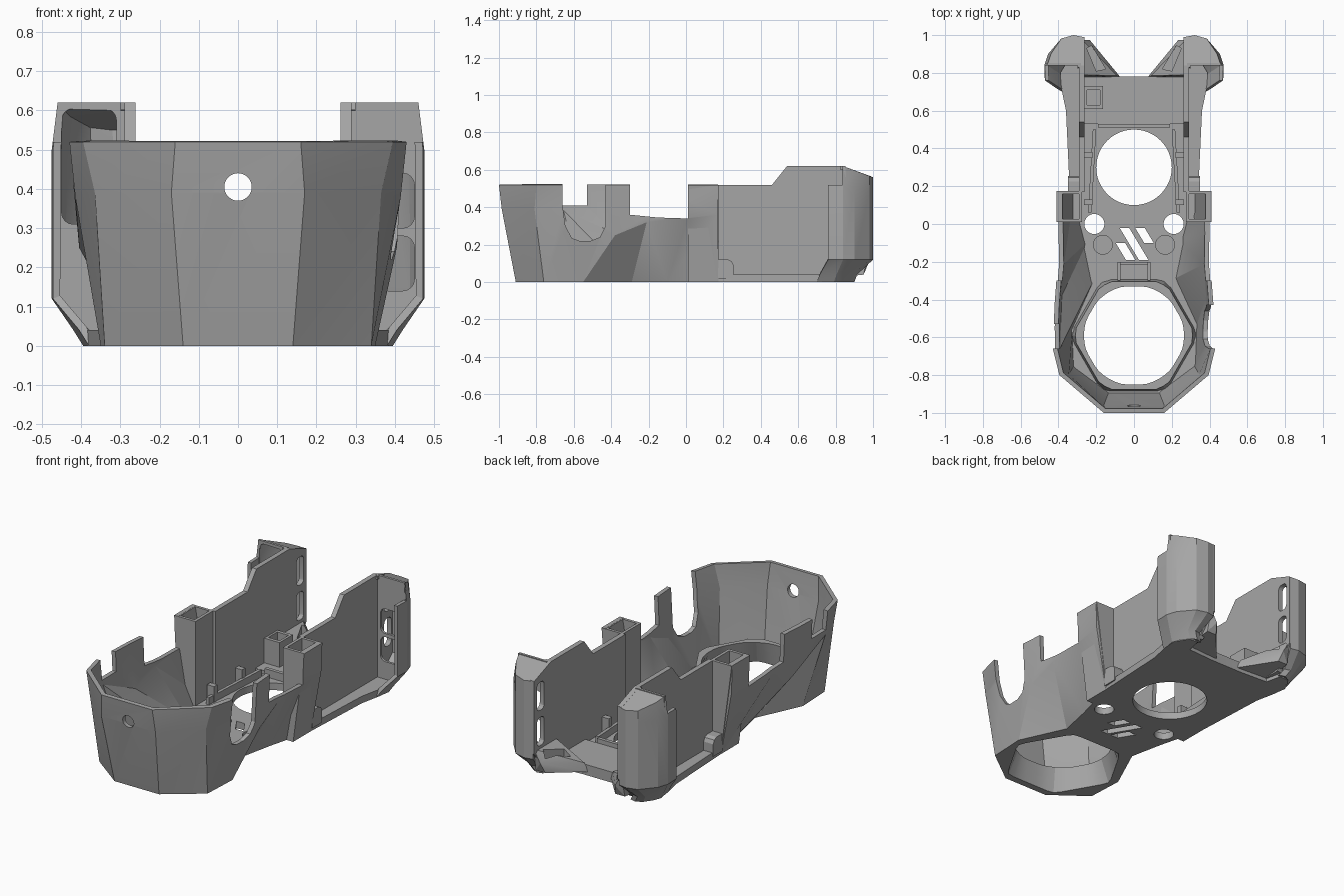
import bpy, bmesh, math

old = bpy.data.objects.get("Cube")
if old:
    bpy.data.objects.remove(old)

grey = bpy.data.materials.new("mid grey")
grey.use_nodes = True
COLOR = (0.38, 0.38, 0.38, 1)
grey.diffuse_color = COLOR
grey.node_tree.nodes["Principled BSDF"].inputs["Base Color"].default_value = COLOR


def make(name, verts, faces=None, fix=True):
    """Mesh object from faces, or the convex hull when no faces are given."""
    bm = bmesh.new()
    vs = [bm.verts.new(v) for v in verts]
    if faces is None:
        bmesh.ops.convex_hull(bm, input=vs)
    else:
        for f in faces:
            bm.faces.new([vs[i] for i in f])
    if fix:
        bmesh.ops.recalc_face_normals(bm, faces=bm.faces)
    me = bpy.data.meshes.new(name)
    bm.to_mesh(me)
    bm.free()
    me.materials.append(grey)
    ob = bpy.data.objects.new(name, me)
    bpy.context.collection.objects.link(ob)
    return ob


def prism(name, pts, lo, hi, axis="z"):
    """Extrude a flat outline from lo to hi along an axis."""
    place = {"z": lambda a, b, c: (a, b, c), "x": lambda a, b, c: (c, a, b),
             "y": lambda a, b, c: (a, c, b)}[axis]
    n = len(pts)
    verts = [place(a, b, c) for c in (lo, hi) for a, b in pts]
    sides = [(i, (i + 1) % n, n + (i + 1) % n, n + i) for i in range(n)]
    return make(name, verts, sides + [tuple(range(n)), tuple(range(n, 2 * n))])


def box(name, x, y, z):
    return prism(name, [(x[0], y[0]), (x[1], y[0]), (x[1], y[1]), (x[0], y[1])], *z)


def disc(cx, cy, r, n=48):
    return [(cx + r * math.cos(2 * math.pi * i / n), cy + r * math.sin(2 * math.pi * i / n))
            for i in range(n)]


def rounded(a, b, r):
    """Rounded rectangle outline between two spans."""
    out = []
    for k, (i, j) in enumerate(((1, 1), (0, 1), (0, 0), (1, 0))):
        cx, cy = a[i] + (r if i == 0 else -r), b[j] + (r if j == 0 else -r)
        out += [(cx + r * math.cos(t), cy + r * math.sin(t))
                for t in [math.pi / 2 * (k + q / 4) for q in range(5)]]
    return out


def bake(ob):
    me = bpy.data.meshes.new_from_object(
        ob.evaluated_get(bpy.context.evaluated_depsgraph_get()))
    ob.modifiers.clear()
    ob.data = me


def cut(ob, *cutters):
    for c in cutters:
        c.hide_render = True
        m = ob.modifiers.new("cut", "BOOLEAN")
        m.operation, m.solver, m.object = "DIFFERENCE", "EXACT", c
        bake(ob)
    for c in cutters:
        bpy.data.objects.remove(c)


def shell(name, rings, thick, cap=None, flip=False):
    """Open lofted sheet, thickened inwards; cap adds a closing top point."""
    n = len(rings[0])
    verts = [p for r in rings for p in r]
    faces = []
    for k in range(len(rings) - 1):
        for i in range(n - 1):
            a, b = k * n + i, (k + 1) * n + i
            faces += [(a, a + 1, b + 1), (a, b + 1, b)]
    if cap:
        top = (len(rings) - 1) * n
        verts.append(cap)
        faces += [(top + i, top + i + 1, len(verts) - 1) for i in range(n - 1)]
    if flip:
        verts = [(-x, y, z) for x, y, z in verts]
        faces = [f[::-1] for f in faces]
    ob = make(name, verts, faces, fix=False)
    m = ob.modifiers.new("thickness", "SOLIDIFY")
    m.thickness, m.offset = thick, -1
    bake(ob)
    return ob


def both(half):
    """Mirror a front-to-rear half outline into a full one."""
    return [(-p[0],) + tuple(p[1:]) for p in reversed(half)] + list(half)


# Front bowl: faceted wall from floor outline to rim
foot = [(.14, -.91), (.34, -.76), (.35, -.55), (.23, -.29), (.27, -.1), (.34, .17)]
middle = [(.17, -.985, .39), (.365, -.81, .39), (.415, -.66, .38), (.405, -.38, .25),
          (.395, -.21, .32), (.405, .17, .36)]
rim = [(.16, -1), (.395, -.8), (.43, -.66), (.42, -.42), (.405, -.22), (.41, .17)]
bowl = shell("front_bowl", [both([(x, y, 0) for x, y in foot]), both(middle),
                            both([(x, y, .52) for x, y in rim])], .025)
u_notch = [(-.66, .7), (-.66, .41), (-.645, .3), (-.61, .235), (-.57, .22), (-.51, .22),
           (-.46, .24), (-.43, .3), (-.43, .7)]
cut(bowl,
    prism("dip_cutter", [(-.3, .7), (-.3, .36), (-.15, .345), (.01, .34), (.01, .7)],
          -1, 1, "x"),
    prism("u_cutter", u_notch, .2, .6, "x"),
    box("slot_cutter", (-.6, -.2), (-.66, -.53), (.41, .7)),
    prism("hole_cutter", disc(0, .405, .035), -1.2, -.8, "y"))


# Hexagonal intake ring, blending to a circle at the top
def hex_point(i, apothem, limit, z, n=48):
    t = 2 * math.pi * i / n
    r = min(apothem / math.cos(t % (math.pi / 3) - math.pi / 6), limit)
    return (r * math.cos(t), -.59 + r * math.sin(t), z)


N = 48
loops = [(.3, .335, 0), (.285, .31, .13), (.26, .265, .13), (.28, .315, 0)]
verts = [hex_point(i, a, lim, z) for a, lim, z in loops for i in range(N)]
faces = [(k * N + i, k * N + (i + 1) % N, (k + 1) % 4 * N + (i + 1) % N, (k + 1) % 4 * N + i)
         for k in range(4) for i in range(N)]
make("intake_ring", verts, faces)

# Floor plate with its openings
floor = prism("floor", both(foot + [(.36, .6), (.385, .72), (.39, .8), (.345, .875),
                                    (.29, .88), (.27, .79), (.1, .78)]), 0, .04)
cutters = [prism("hex_cutter", [hex_point(i, .28, .315, 0)[:2] for i in range(N)], -1, 1),
           prism("round_cutter", disc(0, .3, .2), -1, 1)]
for s in (-1, 1):
    cutters += [prism("bolt_cutter", disc(s * .21, 0, .053), -1, 1),
                prism("recess_cutter", disc(s * .165, -.11, .05), .025, 1)]
for x, top, bottom in ((-.045, -.1, -.19), (.0, -.02, -.19), (.055, -.02, -.1)):
    run = (top - bottom) * .3
    cutters.append(prism("vent_cutter", [(x - run - .025, top), (x - run + .025, top),
                                         (x + run + .025, bottom), (x + run - .025, bottom)],
                         -1, 1))
cut(floor, *cutters)

# Floor details: rear deck, step, front bracket and cable clip
box("rear_deck", (-.265, .265), (.53, .78), (.03, .06))
box("deck_step", (-.19, .19), (.51, .53), (.03, .085))
for s in (-1, 1):
    box("bracket_side", (s * .08 - .008, s * .08 + .008), (-.3, -.2), (.03, .1))
box("bracket_back", (-.08, .08), (-.215, -.2), (.03, .08))
clip = box("cable_clip", (-.265, -.165), (.61, .73), (.05, .2))
cut(clip, box("clip_cutter", (-.25, -.18), (.63, .71), (.08, .3)))

# Wing outlines, from the front lip round to the rear inner edge
wing_low = [(.38, .7), (.395, .79), (.38, .83), (.345, .88), (.31, .9), (.275, .89)]
wing_full = [(.472, .76), (.475, .84), (.455, .9), (.385, .982), (.32, 1), (.27, .99)]
panel = [(.17, .02), (.17, .52), (.46, .52), (.54, .62), (.84, .62), (.99, .565),
         (.99, .15), (.89, .02)]


def slope(y):
    return .62 - max(0, y - .84) * .375


for s, side in ((1, "left"), (-1, "right")):
    # Tall side panel with two rounded slots near the rear
    wall = prism(side + "_side_panel", panel, *sorted((s * .262, s * .29)), "x")

    # Rear wing shell with a windowed front plate
    rings = [[(x, y, 0) for x, y in wing_low],
             [(x + .025, y + .015, .04) for x, y in wing_low],
             [(x, y, .12) for x, y in wing_full],
             [(x, y, .5) for x, y in wing_full],
             [(x - .015 * (x > .4), y, slope(y)) for x, y in wing_full]]
    wing = shell(side + "_wing", rings, .02, cap=(.27, .84, .62), flip=s < 0)
    cut(wing, box("lip_cutter", sorted((s * .3, s * .6)), (.6, .84), (.52, .7)))
    plate = prism(side + "_wing_plate",
                  [(s * x, z) for x, z in ((.28, .04), (.4, .04), (.465, .12),
                                           (.465, .52), (.46, .62), (.28, .62))],
                  .838, .852, "y")
    windows = ((.14, .28), (.3, .44)) if s > 0 else ((.31, .605),)
    cut(plate, *[prism("window_cutter", rounded(sorted((s * .31, s * .45)), z, .03),
                       .7, .9, "y") for z in windows])
    for z in ((.18, .34), (.38, .54)):
        cut(wall, prism("slot_cutter", rounded((.9, .965), z, .025),
                        *sorted((s * .2, s * .32)), "x"))
        cut(wing, prism("slot_cutter", rounded((.9, .965), z, .025),
                        *sorted((s * .2, s * .32)), "x"))

    # Hollow tapered post at the end of the bowl
    def post(name, inset, low, high):
        return make(name, [(s * x, y, z) for z, outer in ((low, .34), (high, .41))
                           for x in (.275 + inset, outer - inset)
                           for y in (.01 + inset, .175 - inset)])
    cut(post(side + "_post", 0, 0, .52), post("post_cutter", .017, .2, .6))

    # Rounded foot tab behind the post
    prism(side + "_foot_tab", [(.17, .02), (.255, .02), (.255, .09), (.245, .11),
                               (.225, .12), (.17, .12)], *sorted((s * .28, s * .35)), "x")

    # Inner rib along the round opening, with two clips
    make(side + "_floor_rib", [(s * (x + d), y, z) for x, y in ((.225, .06), (.2, .5))
                               for d in (0, .018) for z in (.03, .08)])
    for y in (.1, .35):
        box(side + "_rib_clip", sorted((s * .22, s * .265)), (y, y + .03), (.03, .13))

    # Angled rear nozzle with a groove
    nozzle = make(side + "_rear_nozzle", [(s * x, y, z) for x, y, z in (
        (.07, .775, .02), (.22, .95, .04), (.28, .95, .04), (.28, .775, .02),
        (.09, .785, .07), (.235, .975, .1), (.275, .975, .17), (.275, .79, .17))])
    cut(nozzle, make("groove_cutter", [(s * x, y, z) for x, y in (
        (.15, .82), (.2, .81), (.25, .93), (.225, .945)) for z in (.07, .3)]))

# Smooth only the gently curved surfaces
bpy.ops.object.select_all(action="DESELECT")
for ob in bpy.context.scene.objects:
    if ob.type == "MESH" and ob.data.materials and ob.data.materials[0] == grey:
        ob.select_set(True)
        bpy.context.view_layer.objects.active = ob
bpy.ops.object.shade_smooth_by_angle(angle=math.radians(20))
